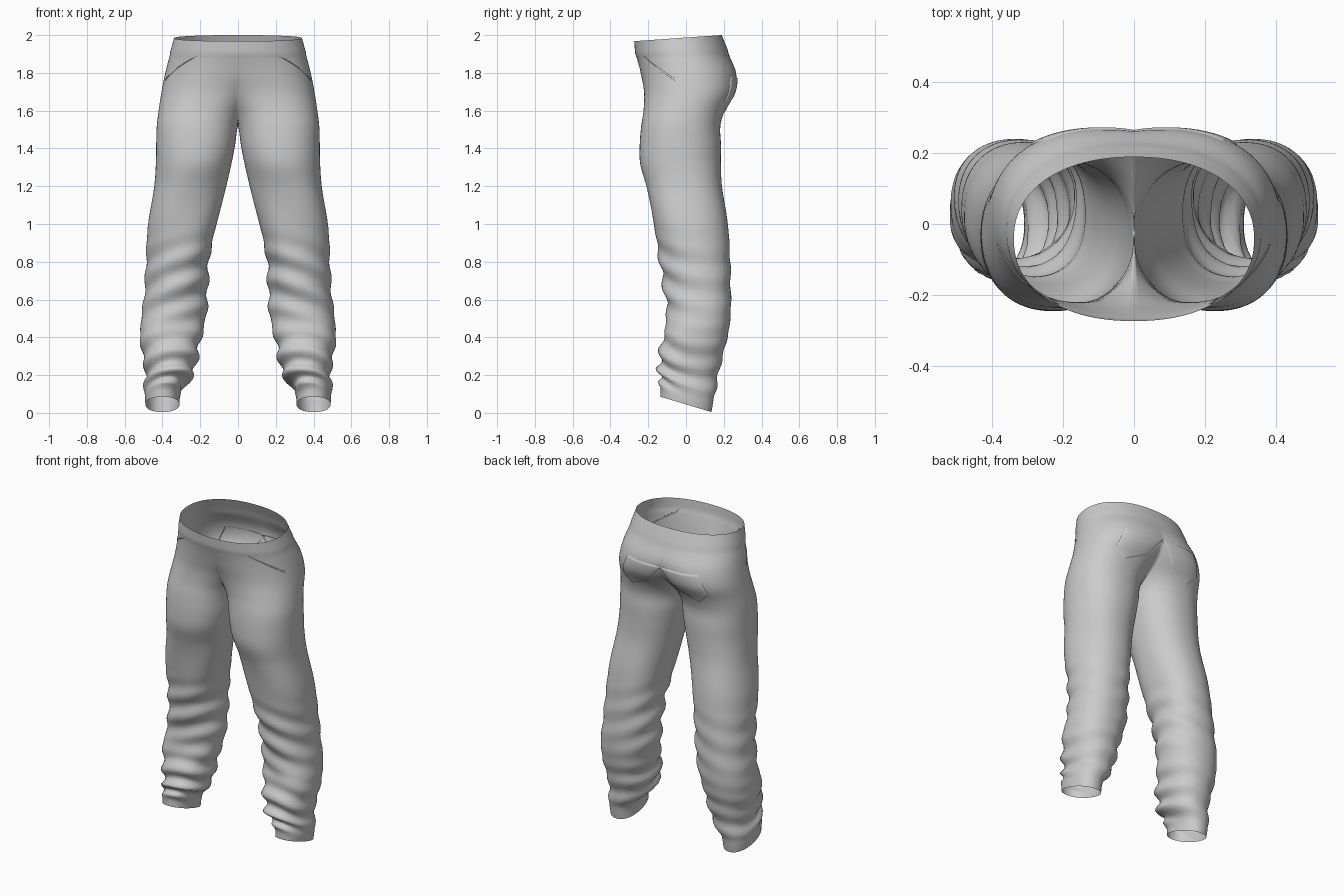
import bpy, bmesh, math
from math import sin, cos, pi, radians

if "Cube" in bpy.data.objects:
    bpy.data.objects.remove(bpy.data.objects["Cube"])

# Half-body outline by height: z, inner x, outer x, front y, back y
# (a negative inner x means the two sides have joined)
ROWS = [
    (0.00, 0.31, 0.49, -0.135, 0.135),
    (0.06, 0.305, 0.495, -0.135, 0.145),
    (0.12, 0.275, 0.495, -0.140, 0.158),
    (0.20, 0.235, 0.49, -0.145, 0.170),
    (0.30, 0.215, 0.505, -0.140, 0.195),
    (0.42, 0.19, 0.52, -0.120, 0.222),
    (0.50, 0.175, 0.515, -0.102, 0.235),
    (0.60, 0.165, 0.50, -0.105, 0.238),
    (0.80, 0.15, 0.485, -0.135, 0.235),
    (1.00, 0.112, 0.475, -0.175, 0.220),
    (1.20, 0.065, 0.445, -0.210, 0.190),
    (1.32, 0.035, 0.435, -0.242, 0.185),
    (1.42, 0.015, 0.433, -0.245, 0.185),
    (1.52, 0.00, 0.43, -0.237, 0.182),
    (1.60, -0.035, 0.42, -0.225, 0.205),
    (1.70, -0.13, 0.405, -0.222, 0.258),
    (1.80, -0.25, 0.385, -0.240, 0.265),
    (1.90, -0.34, 0.36, -0.262, 0.225),
    (2.00, -0.335, 0.335, -0.270, 0.185),
]
CROTCH = 1.52
STEPS, AROUND = 100, 72


def smooth(a, b, v):
    k = min(1, max(0, (v - a) / (b - a)))
    return k * k * (3 - 2 * k)


def outline(z):
    """Smoothly interpolated outline row at height z."""
    i = 0
    while i < len(ROWS) - 2 and z > ROWS[i + 1][0]:
        i += 1
    a, b = ROWS[i], ROWS[i + 1]
    p, n = ROWS[max(i - 1, 0)], ROWS[min(i + 2, len(ROWS) - 1)]
    h = b[0] - a[0]
    k = (z - a[0]) / h
    res = []
    for c in range(1, 5):
        ma = (b[c] - p[c]) / (b[0] - p[0]) * h
        mb = (n[c] - a[c]) / (n[0] - a[0]) * h
        res.append((2*k**3 - 3*k*k + 1) * a[c] + (k**3 - 2*k*k + k) * ma
                   + (3*k*k - 2*k**3) * b[c] + (k**3 - k*k) * mb)
    return res


def folds(t, z):
    """Cloth folds gathered towards the ankle, strongest in front and inside."""
    side = 0.55 - 0.3 * sin(t) - 0.15 * cos(t)
    low = smooth(0.03, 0.12, z) * (1 - smooth(0.3, 0.5, z))
    knee = smooth(0.4, 0.6, z) * (1 - smooth(0.75, 1.0, z))
    f = 0.02 * low * sin(2 * pi * (z / 0.125 + 0.35 * sin(t + 0.6) + 0.15 * cos(2 * t)))
    f += 0.013 * knee * sin(2 * pi * (z / 0.15 + 0.5 * cos(t - 0.4)))
    soft = smooth(0.25, 0.5, z) * (1 - smooth(1.1, 1.4, z))
    f += 0.006 * soft * sin(3 * t + 9 * z)
    return f * side


def surface(t, z, off=0.0):
    """Point on the cloth at angle t (0 = outside, -90 deg = front)."""
    xi, xo, yf, yb = outline(z)
    if z >= CROTCH:
        xi = min(xi, 0)
    e = 2 / 2.2
    c, s = cos(t), sin(t)
    r = folds(t, z) + off + 0.004 * smooth(1.895, 1.91, z)
    x = (xi + xo) / 2 + (xo - xi) / 2 * math.copysign(abs(c) ** e, c) + r * c
    y = (yf + yb) / 2 + (yb - yf) / 2 * math.copysign(abs(s) ** e, s) + r * s
    hem = 1 - smooth(0.0, 0.3, z)
    top = smooth(1.82, 2.0, z)
    return (x, y, z + hem * (0.045 - 0.3 * y) - top * 0.07 * (0.185 - y))


def seam_angle(z):
    """Angle at which the cross-section meets the centre plane."""
    xi, xo = outline(z)[:2]
    if z <= CROTCH + 1e-6 or xi >= 0:
        return pi
    k = max(0, (xo + xi) / (xo - xi))
    return math.acos(-min(1, k ** 1.1))


fabric = bpy.data.materials.new("grey_fabric")
fabric.diffuse_color = (0.6, 0.6, 0.6, 1)
fabric.use_nodes = True
fabric.node_tree.nodes["Principled BSDF"].inputs["Base Color"].default_value = fabric.diffuse_color


def grid_object(name, rows, weld=False):
    """Quad sheet from rows of points, mirrored to the other side."""
    bm = bmesh.new()
    vs = [[bm.verts.new(p) for p in row] for row in rows]
    for a, b in zip(vs, vs[1:]):
        for j in range(len(a) - 1):
            bm.faces.new((a[j], a[j + 1], b[j + 1], b[j]))
    if weld:
        bmesh.ops.remove_doubles(bm, verts=bm.verts, dist=1e-4)
    me = bpy.data.meshes.new(name)
    bm.to_mesh(me)
    bm.free()
    me.materials.append(fabric)
    me.shade_smooth()
    ob = bpy.data.objects.new(name, me)
    bpy.context.collection.objects.link(ob)
    mod = ob.modifiers.new("mirror", 'MIRROR')
    mod.use_mirror_merge = weld
    mod.merge_threshold = 0.0005
    return ob


# Trousers: each leg is a closed tube that opens onto the centre plane at the hips
rows = []
for i in range(STEPS + 1):
    z = 2.0 * i / STEPS
    t0 = seam_angle(z)
    row = [surface(t0 * (2 * j / AROUND - 1), z) for j in range(AROUND + 1)]
    if z >= CROTCH - 1e-6:
        row = [(max(0, p[0]), p[1], p[2]) for p in row]
        row[0] = (0, *row[0][1:])
        row[-1] = (0, *row[-1][1:])
    rows.append(row)
grid_object("trousers", rows, weld=True)


def patch(name, where, nu, nv, height):
    """Thin raised cloth patch whose rim sinks into the trousers."""
    pts = []
    for i in range(nv + 1):
        row = []
        for j in range(nu + 1):
            rim = i in (0, nv) or j in (0, nu)
            t, z = where(j / nu, i / nv)
            row.append(surface(t, z, -0.003 if rim else height))
        pts.append(row)
    grid_object(name, pts)


# Back pockets, with a slightly pointed lower edge
patch("back_pocket",
      lambda u, v: (radians(58 + 48 * u),
                    1.78 - (1 - v) * (0.2 - 0.07 * abs(2 * u - 1))),
      24, 20, 0.005)

# Curved front pocket openings
patch("front_pocket_edge",
      lambda u, v: (radians(-56 + 42 * u),
                    1.91 - 0.15 * u ** 0.8 + 0.014 * (v - 0.5)),
      20, 4, 0.003)
